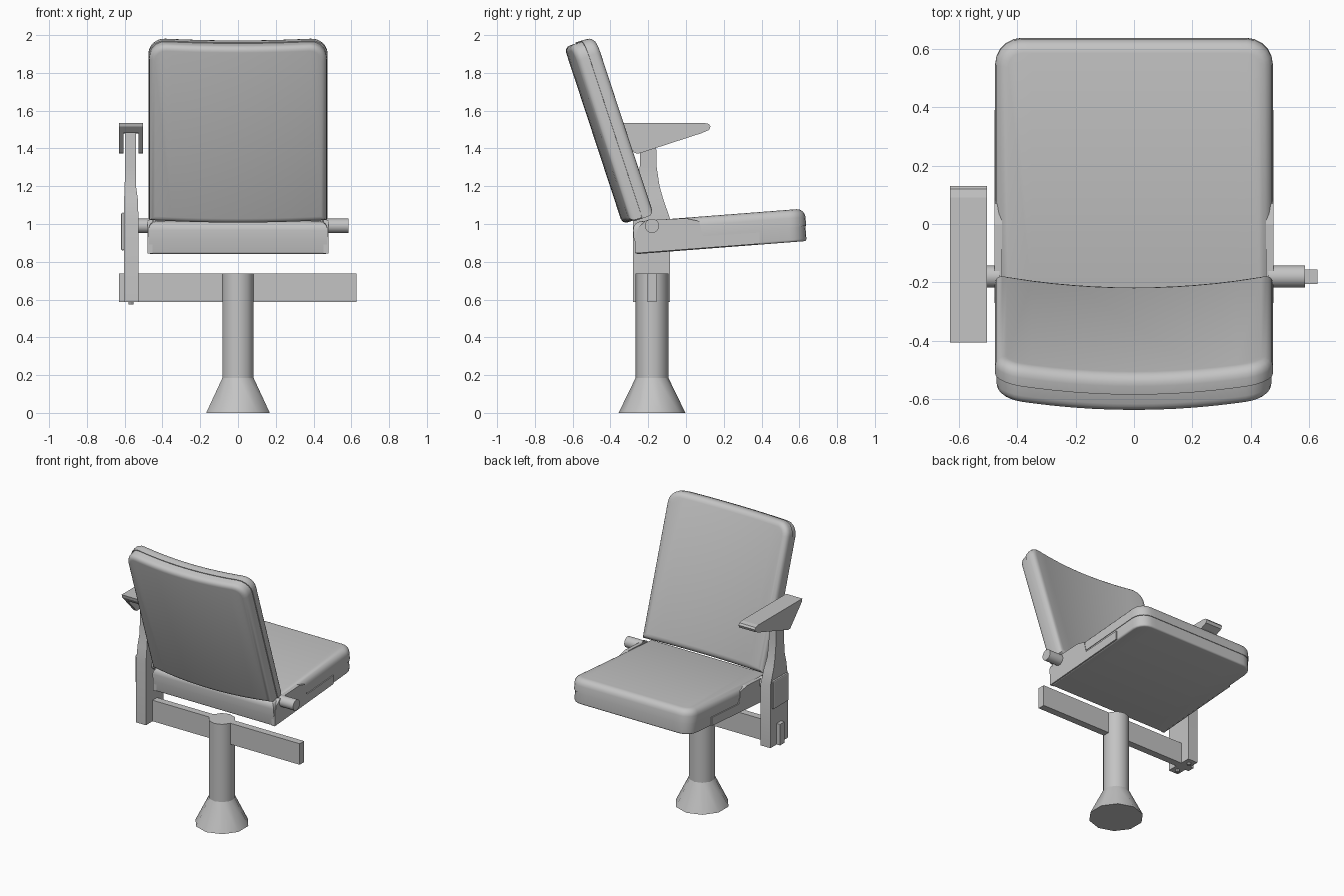
import bpy, bmesh, math
from mathutils import Vector

cube = bpy.data.objects.get("Cube")
if cube:
    bpy.data.objects.remove(cube, do_unlink=True)

GREY = (0.55, 0.55, 0.55, 1)
mat = bpy.data.materials.new("plain grey")
mat.use_nodes = True
mat.diffuse_color = GREY
mat.node_tree.nodes["Principled BSDF"].inputs["Base Color"].default_value = GREY

HALF_W = 0.475   # half width of seat and backrest
AXIS_Y = -0.18   # line shared by post, beam and hinge


def finish(bm, name, angle=35, bevel=0):
    bmesh.ops.recalc_face_normals(bm, faces=bm.faces[:])
    mesh = bpy.data.meshes.new(name)
    bm.to_mesh(mesh)
    bm.free()
    mesh.materials.append(mat)
    ob = bpy.data.objects.new(name, mesh)
    bpy.context.collection.objects.link(ob)
    if bevel:
        mod = ob.modifiers.new("soft edges", "BEVEL")
        mod.width, mod.segments = bevel, 2
    bpy.ops.object.select_all(action="DESELECT")
    ob.select_set(True)
    bpy.context.view_layer.objects.active = ob
    if angle:
        bpy.ops.object.shade_smooth_by_angle(angle=math.radians(angle))
    return ob


def extrude(bm, points, offset):
    face = bm.faces.new([bm.verts.new(p) for p in points])
    geom = bmesh.ops.extrude_face_region(bm, geom=[face])["geom"]
    verts = [g for g in geom if isinstance(g, bmesh.types.BMVert)]
    bmesh.ops.translate(bm, verts=verts, vec=offset)


def prism(name, profile, x0, x1, bevel=0):
    """Side profile (y, z) extruded across x."""
    bm = bmesh.new()
    extrude(bm, [(x0, y, z) for y, z in profile], (x1 - x0, 0, 0))
    return finish(bm, name, 0, bevel)


def box(name, x, y, z, bevel=0):
    return prism(name, [(y[0], z[0]), (y[1], z[0]), (y[1], z[1]), (y[0], z[1])], *x, bevel)


def loft(name, rows):
    """Stack of rectangles: z, y0, y1, x0, x1."""
    bm = bmesh.new()
    rings = [[bm.verts.new(p) for p in ((a, c, z), (b, c, z), (b, d, z), (a, d, z))]
             for z, c, d, a, b in rows]
    for low, high in zip(rings, rings[1:]):
        for i in range(4):
            j = (i + 1) % 4
            bm.faces.new((low[i], low[j], high[j], high[i]))
    bm.faces.new(rings[0])
    bm.faces.new(rings[-1])
    return finish(bm, name, 25)


def rod(name, p0, p1, r0, r1, sides):
    bm = bmesh.new()
    d = Vector(p1) - Vector(p0)
    bmesh.ops.create_cone(bm, cap_ends=True, segments=sides, radius1=r0, radius2=r1, depth=d.length)
    rot = Vector((0, 0, 1)).rotation_difference(d).to_matrix()
    bmesh.ops.rotate(bm, verts=bm.verts, matrix=rot)
    bmesh.ops.translate(bm, verts=bm.verts, vec=(Vector(p0) + Vector(p1)) / 2)
    return finish(bm, name, 40)


def cushion(name, origin, tilt, flip, length, n0, n1, low, high, inset=0, bend=0):
    """Slab with two round far corners, soft rims and an optional sideways bend."""
    w, radius = HALF_W - inset, 0.088
    outline = [(-w, inset), (w, inset)]
    for side, angles in ((1, range(0, 91, 18)), (-1, range(90, -1, -18))):
        for a in angles:
            t = math.radians(a)
            outline.append((side * (w - radius + radius * math.cos(t)),
                            length - inset - radius + radius * math.sin(t)))
    bm = bmesh.new()
    extrude(bm, [(x, u, n0) for x, u in outline], (0, 0, n1 - n0))
    # soft rims on both caps
    for n, size in ((n0, low), (n1, high)):
        rim = [e for e in bm.edges if all(abs(v.co.z - n) < 1e-5 for v in e.verts)]
        if size:
            bmesh.ops.bevel(bm, geom=rim, offset=size, segments=4, profile=0.5, affect="EDGES")
    # strips for the bend
    for i in range(-5, 6):
        bmesh.ops.bisect_plane(bm, geom=bm.verts[:] + bm.edges[:] + bm.faces[:],
                               plane_co=(i * 0.07, 0, 0), plane_no=(1, 0, 0))
    c, s = math.cos(tilt), math.sin(tilt)
    for v in bm.verts:
        x, u, n = v.co
        n -= bend * (1 - (x / HALF_W) ** 2)
        if flip:
            v.co = (x, origin[0] - u * s + n * c, origin[1] + u * c + n * s)
        else:
            v.co = (x, origin[0] + u * c - n * s, origin[1] + u * s + n * c)
    return finish(bm, name, 40)


# Backrest: rear shell and front pad
back = ((-0.335, 0.995), math.radians(18.2), True, 0.995)
cushion("backrest_shell", *back, 0.045, 0.115, 0.03, 0, 0.005, 0.045)
cushion("backrest_pad", *back, 0.11, 0.18, 0, 0.04, 0, 0.045)

# Seat: lower pan and upper pad
seat = ((-0.27, 0.84), math.radians(4.4), False, 0.915)
cushion("seat_pan", *seat, 0, 0.085, 0.012, 0, 0.004)
cushion("seat_pad", *seat, 0.08, 0.172, 0, 0.045)

# Hinge brackets and pins on both sides
bracket = [(-0.27, 0.845), (0.39, 0.895), (0.39, 0.955), (0.09, 0.935), (0.07, 1.015),
           (0, 1.03), (-0.21, 1.02), (-0.25, 0.985), (-0.27, 0.93)]
for side, label, reach in ((1, "left", 0.585), (-1, "right", 0.54)):
    prism(label + "_hinge_bracket", bracket, side * 0.452, side * 0.478)
    rod(label + "_hinge_pin", (side * 0.46, AXIS_Y, 0.99), (side * reach, AXIS_Y, 0.99),
        0.038, 0.038, 16)

# Pedestal and beam
rod("pedestal_foot", (0, AXIS_Y, 0), (0, AXIS_Y, 0.185), 0.177, 0.087, 10)
rod("pedestal_post", (0, AXIS_Y, 0.18), (0, AXIS_Y, 0.737), 0.087, 0.087, 10)
box("cross_beam", (-0.63, 0.628), (-0.205, -0.155), (0.588, 0.737))

# Arm support standing on the beam
loft("arm_support", [
    (0.588, -0.28, -0.085, -0.603, -0.527),
    (1.03, -0.28, -0.085, -0.603, -0.527),
    (1.13, -0.265, -0.12, -0.603, -0.53),
    (1.2, -0.25, -0.14, -0.6, -0.54),
    (1.3, -0.245, -0.155, -0.598, -0.541),
    (1.49, -0.24, -0.16, -0.598, -0.541)])
box("arm_support_cover", (-0.619, -0.6), (-0.27, -0.1), (0.86, 1.06), 0.008)
for y in (-0.24, -0.125):
    rod("support_bolt", (-0.567, y, 0.575), (-0.567, y, 0.6), 0.014, 0.014, 8)

# Armrest: hollow cap with two cheeks
cheek = [(-0.405, 1.535), (-0.4, 1.515), (-0.27, 1.375), (-0.25, 1.373), (0.08, 1.48),
         (0.122, 1.498), (0.13, 1.517), (0.12, 1.53), (0.09, 1.536)]
for x0, x1, label in ((-0.63, -0.607, "outer"), (-0.526, -0.503, "inner")):
    prism("armrest_cheek_" + label, cheek, x0, x1)
core = [(-0.405, 1.535), (-0.4, 1.515), (-0.37, 1.483), (0.08, 1.48)] + cheek[5:]
prism("armrest_top", core, -0.61, -0.523)
